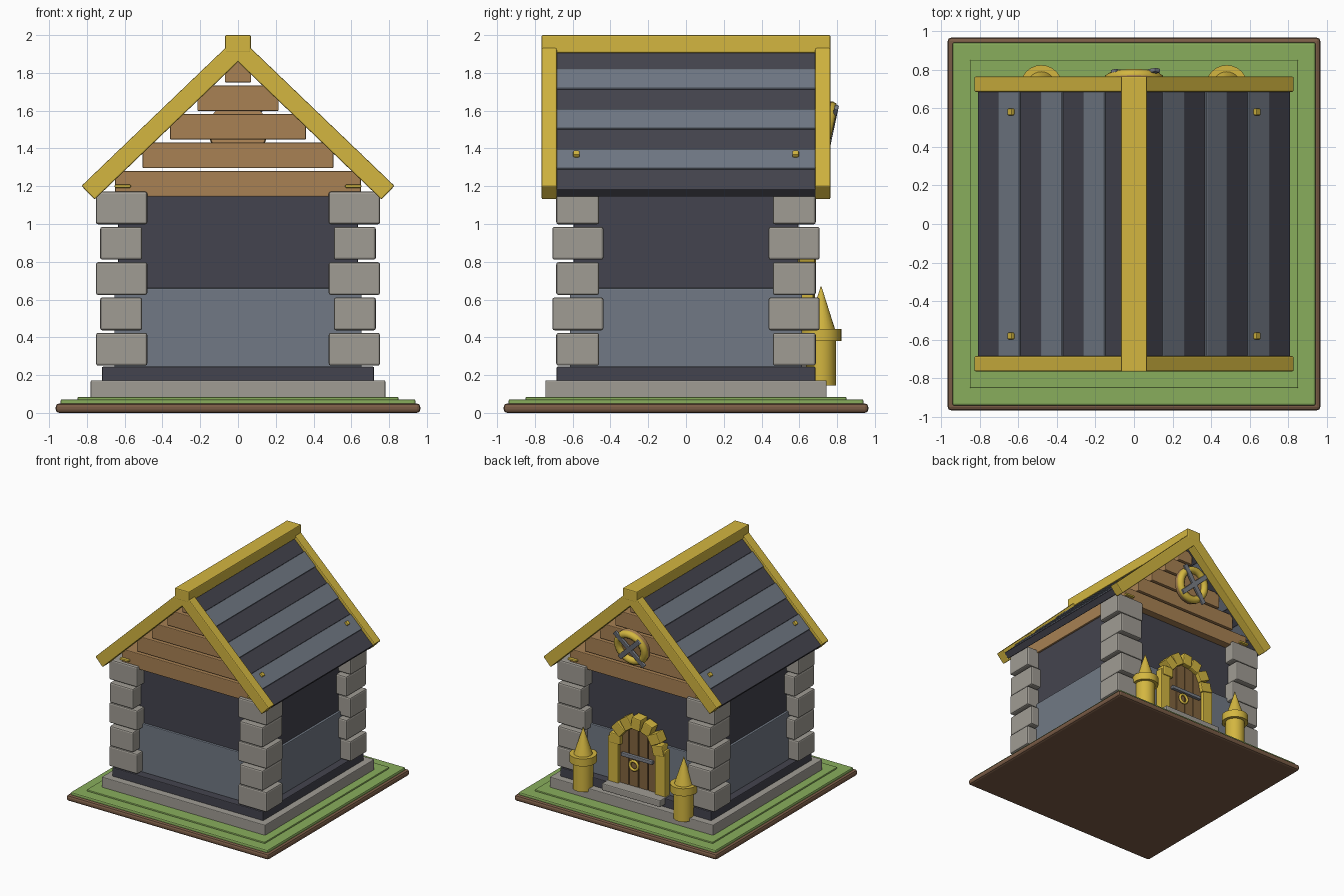
import bpy, bmesh, math
from mathutils import Matrix, Vector

cube = bpy.data.objects.get("Cube")
if cube:
    bpy.data.objects.remove(cube, do_unlink=True)


def material(name, r, g, b):
    col = [((v / 255 + 0.055) / 1.055) ** 2.4 for v in (r, g, b)] + [1.0]
    m = bpy.data.materials.new(name)
    m.use_nodes = True
    m.diffuse_color = col
    m.node_tree.nodes["Principled BSDF"].inputs["Base Color"].default_value = col
    return m


GOLD = material("golden yellow", 211, 182, 64)
STONE = material("warm grey stone", 160, 156, 148)
SLATE = material("blue grey slate", 113, 121, 133)
DARK = material("dark slate", 68, 68, 78)
GRASS = material("grass green", 137, 174, 92)
WOOD = material("light brown wood", 168, 129, 83)
DOOR = material("door brown", 130, 100, 62)
SOIL = material("soil brown", 122, 92, 70)
METAL = material("grey metal", 124, 128, 136)


def finish(name, bm, mat, bevel=0.0, smooth=False):
    me = bpy.data.meshes.new(name)
    bm.to_mesh(me)
    bm.free()
    me.materials.append(mat)
    ob = bpy.data.objects.new(name, me)
    bpy.context.collection.objects.link(ob)
    if bevel:
        mod = ob.modifiers.new("bevel", "BEVEL")
        mod.width = bevel
        mod.segments = 2
    if smooth:
        bpy.ops.object.select_all(action="DESELECT")
        ob.select_set(True)
        bpy.context.view_layer.objects.active = ob
        bpy.ops.object.shade_smooth_by_angle(angle=math.radians(35))
    return ob


def block(name, mat, center, size, bevel=0.006, rot_y=0.0, rot_x=0.0):
    bm = bmesh.new()
    spin = Matrix.Rotation(rot_x, 4, "X") @ Matrix.Rotation(rot_y, 4, "Y")
    bmesh.ops.create_cube(bm, size=1, matrix=Matrix.Translation(center) @ spin
                          @ Matrix.Diagonal((*size, 1)))
    return finish(name, bm, mat, bevel)


def slab(name, mat, hx, hy, z0, z1, bevel=0.006):
    return block(name, mat, (0, 0, (z0 + z1) / 2), (2 * hx, 2 * hy, z1 - z0), bevel)


def drum(name, mat, center, r1, r2, depth, rot_x=0.0, segs=24):
    bm = bmesh.new()
    bmesh.ops.create_cone(bm, cap_ends=True, segments=segs, radius1=r1, radius2=r2, depth=depth,
                          matrix=Matrix.Translation(center) @ Matrix.Rotation(rot_x, 4, "X"))
    return finish(name, bm, mat, smooth=True)


def ring(name, mat, center, major, minor, rot_x):
    bpy.ops.mesh.primitive_torus_add(location=center, rotation=(rot_x, 0, 0), major_radius=major,
                                     minor_radius=minor, major_segments=32, minor_segments=10)
    ob = bpy.context.object
    ob.name = name
    ob.data.materials.append(mat)
    bpy.ops.object.shade_smooth_by_angle(angle=math.radians(40))


# Ground and plinth
slab("ground_soil", SOIL, 0.965, 0.965, 0, 0.05, 0.018)
slab("ground_grass", GRASS, 0.94, 0.94, 0.04, 0.072, 0.01)
slab("grass_step", GRASS, 0.85, 0.85, 0.06, 0.084)
slab("stone_plinth", STONE, 0.78, 0.745, 0.075, 0.172)
slab("dark_plinth", DARK, 0.72, 0.685, 0.165, 0.245)

# Walls
slab("lower_wall", SLATE, 0.655, 0.615, 0.24, 0.66)
slab("upper_wall", DARK, 0.635, 0.595, 0.64, 1.15)

# Corner stones in alternating courses
for course in range(5):
    z = 0.337 + course * 0.187
    if course % 2 == 0:
        x0, x1, y0, y1 = 0.48, 0.752, 0.46, 0.687
    else:
        x0, x1, y0, y1 = 0.507, 0.73, 0.437, 0.708
    for sx in (-1, 1):
        for sy in (-1, 1):
            block("corner_stone", STONE, (sx * (x0 + x1) / 2, sy * (y0 + y1) / 2, z),
                  (x1 - x0, y1 - y0, 0.174), 0.012)

# Gable boards stepping up under the roof
for i, half in enumerate((0.65, 0.505, 0.36, 0.215, 0.07)):
    z = 1.145 + i * 0.151
    slab("gable_board", WOOD, half, 0.66, z, z + (0.135 if i < 4 else 0.11))

# Roof: slats, end trims, pegs, ridge
PITCH = math.radians(43.8)
CO, SI = math.cos(PITCH), math.sin(PITCH)
for s in (-1, 1):
    def on_slope(x, y, lift):
        """Point above the trim's middle line at distance x from the ridge plane."""
        return Vector((s * (x + lift * SI), y, 1.927 - x * SI / CO + lift * CO))

    for i in range(7):
        light = i % 2 == 1
        lift = 0.004 if light else -0.004
        block("light_roof_slat" if light else "dark_roof_slat", SLATE if light else DARK,
              on_slope(0.737 - i * 0.11, 0, lift), (0.148 if light else 0.156, 1.38, 0.056),
              0.005, s * PITCH)
    for sy in (-1, 1):
        block("gable_trim", GOLD, on_slope(0.397, sy * 0.724, 0), (0.794 / CO, 0.08, 0.1),
              0.007, s * PITCH)
        block("roof_peg", GOLD, on_slope(0.61, sy * 0.58, 0.036), (0.034, 0.034, 0.03),
              0.006, s * PITCH)
        block("eave_bracket", GOLD, (s * 0.61, sy * 0.67, 1.2), (0.085, 0.03, 0.018), 0.006)
block("ridge_beam", GOLD, (0, 0, 1.953), (0.136, 1.53, 0.094), 0.007)

# Small towers beside the door
for s in (-1, 1):
    x, y = s * 0.48, 0.715
    drum("tower_body", GOLD, (x, y, 0.27), 0.08, 0.08, 0.25)
    drum("tower_collar", GOLD, (x, y, 0.412), 0.108, 0.108, 0.065)
    drum("tower_spire", GOLD, (x, y, 0.555), 0.075, 0.002, 0.23)

# Door with round top, made of upright planks
for i in range(4):
    x = (i - 1.5) * 0.09
    top = 0.79 if i in (1, 2) else 0.74
    block("door_plank", DOOR, (x, 0.625, (0.24 + top) / 2), (0.086, 0.05, top - 0.24), 0.006)
block("door_step", STONE, (0, 0.675, 0.222), (0.56, 0.15, 0.06), 0.008)
block("door_bar", METAL, (0, 0.663, 0.51), (0.3, 0.03, 0.03), 0.006)
ring("door_ring", GOLD, (0.03, 0.668, 0.44), 0.038, 0.011, math.pi / 2)
for s in (-1, 1):
    block("door_post", GOLD, (s * 0.225, 0.635, 0.44), (0.1, 0.08, 0.4), 0.008)

# Arch stones over the door
for i in range(7):
    a = math.radians(6 + i * 28)
    block("arch_stone", GOLD, (0.205 * math.cos(a), 0.64, 0.61 + 0.2 * math.sin(a)),
          (0.105, 0.085 + 0.012 * (i % 2), 0.088), 0.008, -a + 0.12 * (-1) ** i)

# Tilted round emblem with crossed bars on the gable
TILT = math.radians(-12)
hub = Vector((0, 0.745, 1.495))
out = Vector((0, math.cos(TILT), math.sin(TILT)))
drum("emblem_plate", WOOD, hub - out * 0.02, 0.155, 0.155, 0.03, TILT + math.pi / 2, 32)
ring("emblem_ring", GOLD, hub, 0.125, 0.032, TILT + math.pi / 2)
for angle, length in ((0.75, 0.36), (-0.8, 0.3)):
    block("emblem_bar", METAL, hub + out * 0.025, (0.04, 0.022, length), 0.005, angle, TILT)
